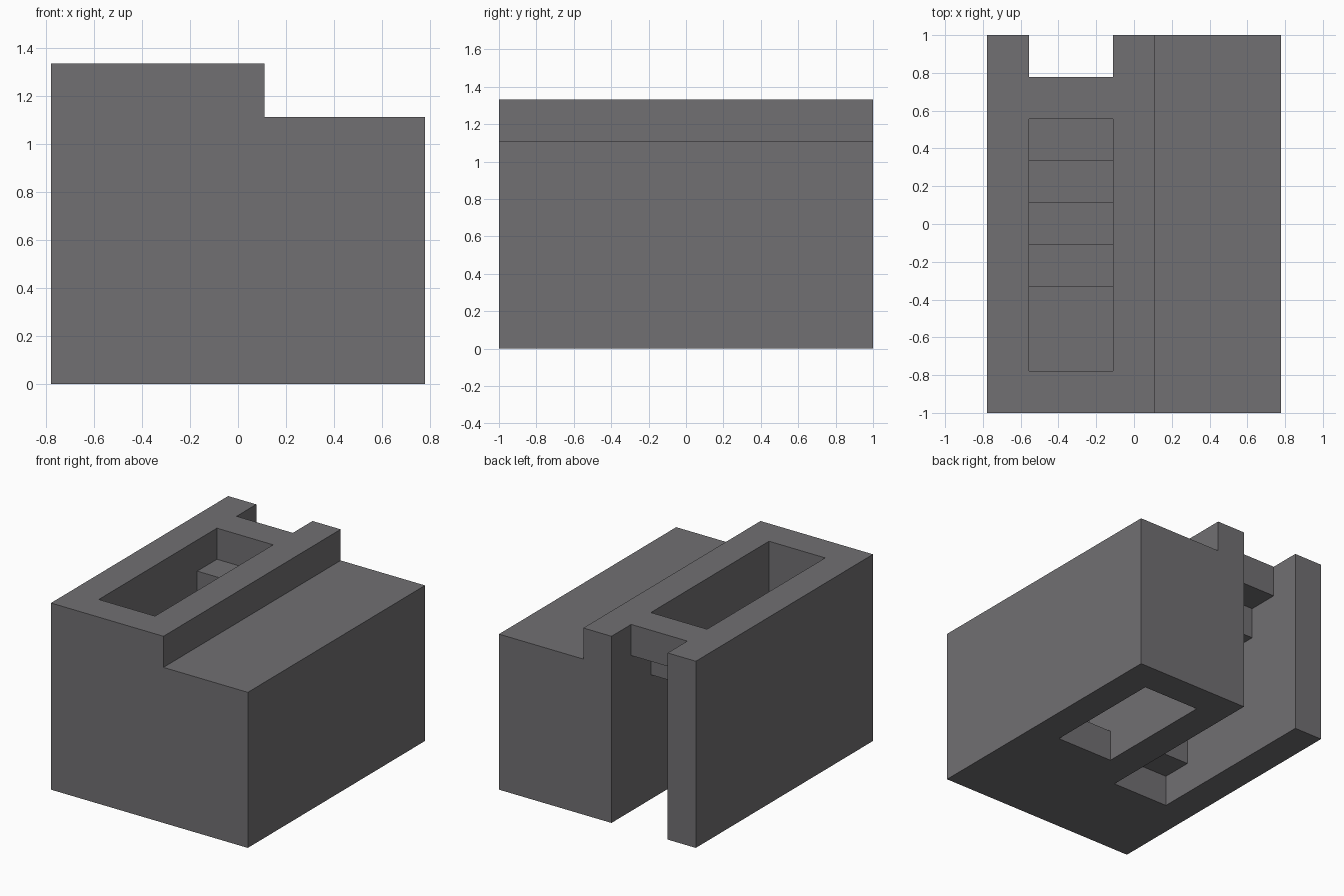
import bpy
import bmesh

U = 1 / 9  # modular grid unit

cube = bpy.data.objects.get("Cube")
if cube:
    bpy.data.objects.remove(cube, do_unlink=True)

COLOUR = (0.165, 0.16, 0.17, 1)
grey = bpy.data.materials.new("stone_grey")
grey.use_nodes = True
grey.diffuse_color = COLOUR
bsdf = grey.node_tree.nodes["Principled BSDF"]
bsdf.inputs["Base Color"].default_value = COLOUR
bsdf.inputs["Roughness"].default_value = 0.8


def prism(name, axis, profile, start, end):
    """Extrude a profile along x (points are y, z) or along y (points are x, z)."""
    bm = bmesh.new()

    def place(a, b, t):
        return (t * U, a * U, b * U) if axis == "x" else (a * U, t * U, b * U)

    base = bm.faces.new([bm.verts.new(place(a, b, start)) for a, b in profile])
    grown = bmesh.ops.extrude_face_region(bm, geom=[base])["geom"]
    shift = place(0, 0, end - start)
    bmesh.ops.translate(bm, vec=shift,
                        verts=[v for v in grown if isinstance(v, bmesh.types.BMVert)])
    bmesh.ops.recalc_face_normals(bm, faces=bm.faces)
    mesh = bpy.data.meshes.new(name)
    bm.to_mesh(mesh)
    bm.free()
    mesh.materials.append(grey)
    obj = bpy.data.objects.new(name, mesh)
    bpy.context.collection.objects.link(obj)
    return obj


def rect(a0, b0, a1, b1):
    return [(a0, b0), (a1, b0), (a1, b1), (a0, b1)]


def carve(obj, cutter):
    """Subtract the cutter, keep the result and discard the cutter."""
    cutter.hide_render = True
    mod = obj.modifiers.new("carve", "BOOLEAN")
    mod.operation = "DIFFERENCE"
    mod.solver = "EXACT"
    mod.object = cutter
    bpy.context.view_layer.update()
    graph = bpy.context.evaluated_depsgraph_get()
    result = bpy.data.meshes.new_from_object(obj.evaluated_get(graph))
    obj.modifiers.clear()
    obj.data = result
    bpy.data.objects.remove(cutter, do_unlink=True)


# Solid body with a raised strip along its right side
body = prism("stairwell_body", "y",
             [(-7, 0), (7, 0), (7, 10), (1, 10), (1, 12), (-7, 12)], -9, 9)

# Stair shaft, leaving a landing at the front and a bridge at the back
shaft = [(-7, 13), (-7, 2), (-3, 2), (-3, -1), (10, -1),
         (10, 13), (7, 13), (7, 10), (5, 10), (5, 13)]
carve(body, prism("shaft_cutter", "x", shaft, -5, -1))

# Lower room, open through the underside
room = [(-7, 2), (-1, 2), (-1, -1), (7, -1), (7, 8), (-7, 8)]
carve(body, prism("room_cutter", "x", room, 1, 5))

# Passage from the landing to the lower room
carve(body, prism("passage_cutter", "x", rect(-7, 2, -3, 8), -2, 2))

# Stair steps climbing from the landing to the bridge
for i in range(4):
    y, z = -3 + 2 * i, 2 + 2 * i
    prism(f"stair_step_{i + 1}", "x", rect(y, z, y + 2, z + 2), -5, -1)
